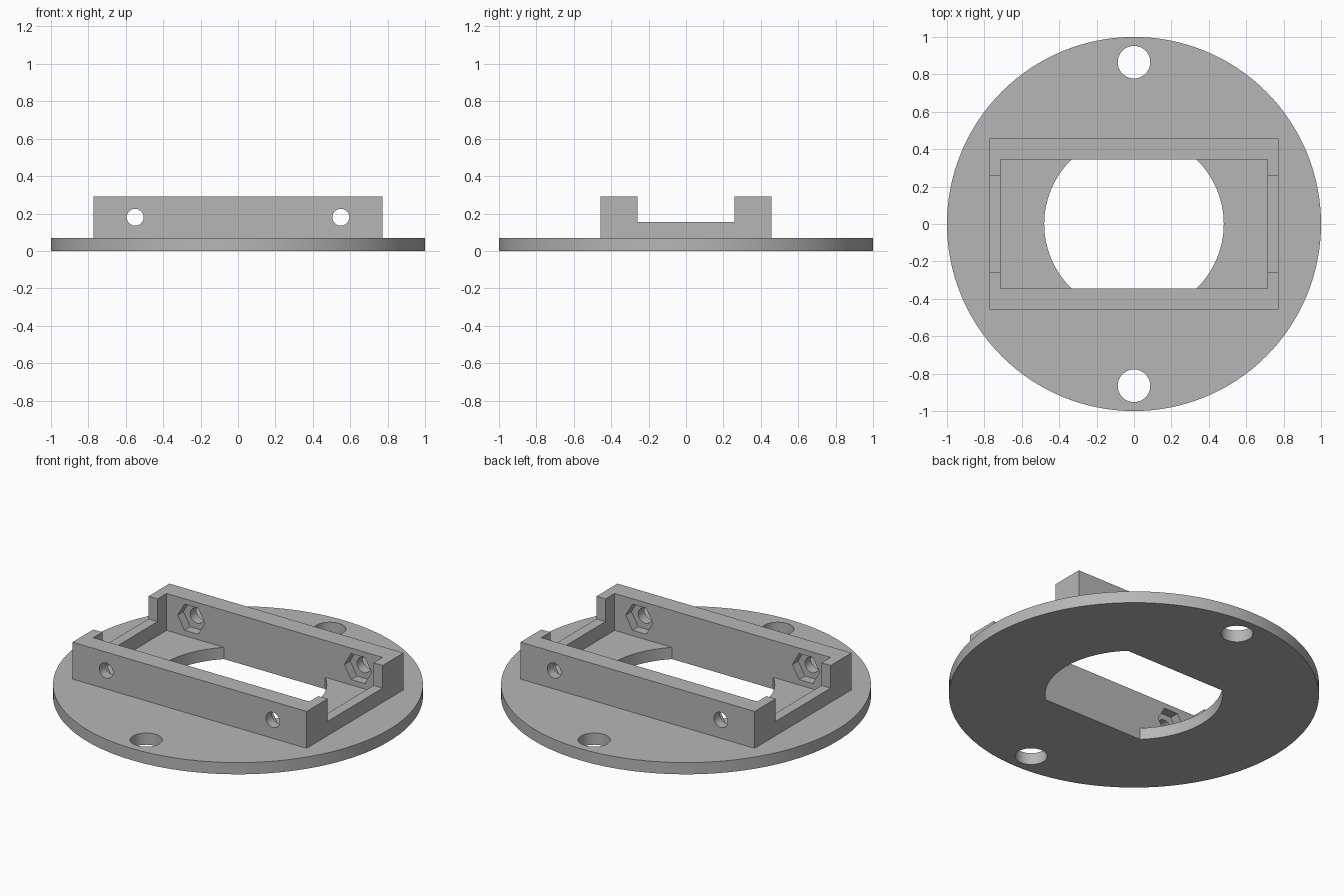
import bpy
from math import pi

cube = bpy.data.objects.get("Cube")
if cube:
    bpy.data.objects.remove(cube, do_unlink=True)

PLATE_TOP, FRAME_TOP = 0.07, 0.29
INNER_Y, OUTER_Y = 0.345, 0.457

grey = bpy.data.materials.new("plain grey")
grey.use_nodes = True
grey.diffuse_color = (0.47, 0.47, 0.47, 1)
grey.node_tree.nodes["Principled BSDF"].inputs["Base Color"].default_value = grey.diffuse_color


def box(name, size, centre):
    bpy.ops.mesh.primitive_cube_add(size=1, location=centre)
    ob = bpy.context.object
    ob.name = name
    ob.scale = size
    bpy.ops.object.transform_apply(location=True, rotation=True, scale=True)
    return ob


def cylinder(name, radius, depth, centre, sides=64, tilt=0):
    bpy.ops.mesh.primitive_cylinder_add(vertices=sides, radius=radius, depth=depth, location=centre)
    ob = bpy.context.object
    ob.name = name
    # turn first so that a six-sided prism lies with its flats up and down
    if tilt:
        ob.rotation_euler = (tilt, 0, 0)
        if sides == 6:
            for v in ob.data.vertices:
                v.co.x, v.co.y = v.co.y, -v.co.x
    bpy.ops.object.transform_apply(location=True, rotation=True, scale=True)
    return ob


def combine(target, other, operation="DIFFERENCE"):
    mod = target.modifiers.new("cut", "BOOLEAN")
    mod.operation, mod.solver, mod.object = operation, "EXACT", other
    other.hide_render = True
    bpy.context.view_layer.objects.active = target
    bpy.ops.object.modifier_apply(modifier=mod.name)
    bpy.data.objects.remove(other, do_unlink=True)


def finish(ob):
    ob.data.materials.clear()
    ob.data.materials.append(grey)
    bpy.ops.object.select_all(action="DESELECT")
    ob.select_set(True)
    bpy.context.view_layer.objects.active = ob
    bpy.ops.object.shade_smooth_by_angle(angle=pi / 6)


# Round base plate with two screw holes
plate = cylinder("base_plate", 1, PLATE_TOP, (0, 0, PLATE_TOP / 2), sides=128)
for side in (-1, 1):
    combine(plate, cylinder("screw_hole", 0.087, 1, (0, side * 0.865, 0)))

# Central opening: a circle trimmed flat at front and back
opening = cylinder("opening", 0.48, 1, (0, 0, 0), sides=96)
combine(opening, box("trim", (2, 2 * INNER_Y, 2), (0, 0, 0)), "INTERSECT")
combine(plate, opening)
finish(plate)

# Rectangular holder frame with lowered ends
height = FRAME_TOP - PLATE_TOP
frame = box("holder_frame", (1.545, 2 * OUTER_Y, height), (0, 0, PLATE_TOP + height / 2))
combine(frame, box("pocket", (1.425, 2 * INNER_Y, 1), (0, 0, 0.2)))
combine(frame, box("end_notch", (2, 0.52, 1), (0, 0, 0.655)))

# Bolt holes through the long walls, with nut recesses on the inside
for x in (-0.55, 0.55):
    combine(frame, cylinder("bolt_hole", 0.045, 2, (x, 0, 0.18), sides=48, tilt=pi / 2))
    combine(frame, cylinder("nut_recess", 0.09, 2 * (INNER_Y + 0.055), (x, 0, 0.18), sides=6, tilt=pi / 2))
finish(frame)
